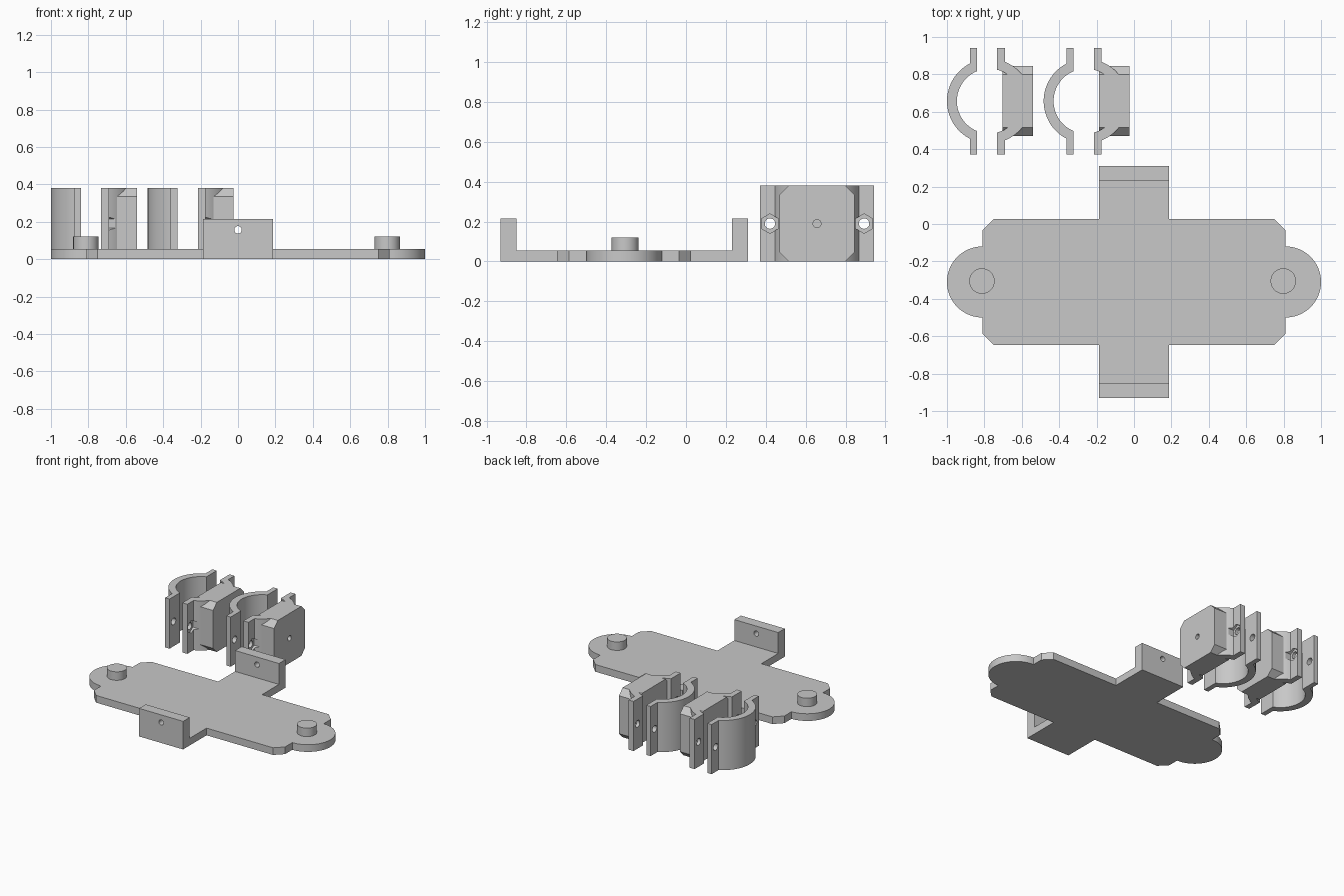
import bpy
import bmesh
from math import radians, cos, sin, acos
from mathutils import Matrix, Vector

default = bpy.data.objects.get("Cube")
if default:
    bpy.data.objects.remove(default, do_unlink=True)

grey = bpy.data.materials.new("grey_plastic")
grey.use_nodes = True
colour = (0.58, 0.58, 0.58, 1)
grey.diffuse_color = colour
grey.node_tree.nodes["Principled BSDF"].inputs["Base Color"].default_value = colour


def add_object(name, bm):
    bmesh.ops.recalc_face_normals(bm, faces=bm.faces)
    mesh = bpy.data.meshes.new(name)
    bm.to_mesh(mesh)
    bm.free()
    mesh.materials.append(grey)
    obj = bpy.data.objects.new(name, mesh)
    bpy.context.collection.objects.link(obj)
    return obj


def prism(name, outline, start, vector):
    """Extrude a closed list of 3D points, moved to start, along vector."""
    bm = bmesh.new()
    face = bm.faces.new([bm.verts.new(Vector(p) + Vector(start)) for p in outline])
    grown = bmesh.ops.extrude_face_region(bm, geom=[face])["geom"]
    verts = [g for g in grown if isinstance(g, bmesh.types.BMVert)]
    bmesh.ops.translate(bm, verts=verts, vec=vector)
    return add_object(name, bm)


def flat_prism(name, points, z0, z1, start=(0, 0)):
    return prism(name, [(x, y, 0) for x, y in points], (*start, z0), (0, 0, z1 - z0))


def arc(radius, a0, a1, steps=40):
    angles = [a0 + (a1 - a0) * i / steps for i in range(steps + 1)]
    return [(radius * cos(a), radius * sin(a)) for a in angles]


def rod(name, radius, start, vector, sides=32):
    """Cylinder or regular prism from start along vector."""
    vector = Vector(vector)
    bm = bmesh.new()
    bmesh.ops.create_cone(bm, cap_ends=True, segments=sides, radius1=radius,
                          radius2=radius, depth=vector.length)
    turn = vector.to_track_quat("Z", "Y").to_matrix().to_4x4()
    bm.transform(Matrix.Translation(Vector(start) + vector / 2) @ turn)
    return add_object(name, bm)


def combine(target, others, operation):
    for other in others:
        mod = target.modifiers.new(operation.lower(), "BOOLEAN")
        mod.operation = operation
        mod.solver = "EXACT"
        mod.object = other
        bpy.context.view_layer.objects.active = target
        bpy.ops.object.modifier_apply(modifier=mod.name)
        bpy.data.objects.remove(other, do_unlink=True)


def finish(obj):
    bpy.ops.object.select_all(action="DESELECT")
    obj.select_set(True)
    bpy.context.view_layer.objects.active = obj
    bpy.ops.object.shade_smooth_by_angle(angle=radians(25))


# Base plate with rounded ends, chamfered corners and two short arms
PLATE_Y, PLATE_TOP, ARM = -0.31, 0.055, 0.186
quarter = [(ARM, -0.62), (ARM, -0.336), (0.75, -0.336), (0.81, -0.276)]
right_end = [(0.81 + x, y) for x, y in arc(0.19, radians(-90), radians(90))]
right_side = quarter + right_end + [(x, -y) for x, y in reversed(quarter)]
outline = right_side + [(-x, y) for x, y in reversed(right_side)]
plate = flat_prism("base_plate", outline, 0, PLATE_TOP, (0, PLATE_Y))

# Upright end walls and raised screw bosses
additions = []
for y in (-0.62, 0.54):
    wall = [(-ARM, y), (ARM, y), (ARM, y + 0.08), (-ARM, y + 0.08)]
    additions.append(flat_prism("end_wall", wall, 0, 0.215, (0, PLATE_Y)))
bosses = (-0.813, 0.798)
additions += [rod("screw_boss", 0.068, (x, -0.305, 0.02), (0, 0, 0.1), 48) for x in bosses]
combine(plate, additions, "UNION")

# Screw holes through the bosses and the end walls
holes = [rod("wall_hole", 0.02, (0, -1.2, 0.157), (0, 2, 0))]
for x in bosses:
    holes.append(rod("counterbore", 0.045, (x, -0.305, 0.06), (0, 0, 0.1), 48))
    holes.append(rod("screw_hole", 0.019, (x, -0.305, -0.1), (0, 0, 0.3)))
combine(plate, holes, "DIFFERENCE")
finish(plate)

# Split pipe clamps
INNER, OUTER, TAB_Y, HEIGHT = 0.173, 0.226, 0.285, 0.38
CLAMP_Y, HOLE_Y, MID = 0.657, 0.236, 0.19


def clamp_half(name, centre, near, far, side):
    """Half ring with bolt tabs between near and far from the ring centre."""
    a_in, a_out = acos(near / INNER), acos(far / OUTER)
    points = (arc(OUTER, -a_out, a_out) + [(far, TAB_Y), (near, TAB_Y)]
              + arc(INNER, a_in, -a_in) + [(near, -TAB_Y), (far, -TAB_Y)])
    return flat_prism(name, [(side * x, y) for x, y in points], 0, HEIGHT, (centre, CLAMP_Y))


def bolt_holes(centre):
    return [rod("bolt_hole", 0.026, (centre - 0.3, CLAMP_Y + s * HOLE_Y, MID), (0.6, 0, 0))
            for s in (-1, 1)]


for number, centre in enumerate((-0.774, -0.257), 1):
    outer_half = clamp_half(f"clamp_outer_half_{number}", centre, 0.066, 0.103, -1)
    combine(outer_half, bolt_holes(centre), "DIFFERENCE")
    finish(outer_half)

    # Mounting half carries a chamfered square block
    mount = clamp_half(f"clamp_mount_half_{number}", centre, 0.042, 0.084, 1)
    w, h, c = 0.187, HEIGHT / 2, 0.045
    corner = [(w, h - c), (w - c, h)]
    top = corner + [(-y, z) for y, z in reversed(corner)]
    octagon = [(0, y, z) for y, z in top + [(-y, -z) for y, z in top]]
    block = prism("mount_block", octagon, (centre + 0.07, CLAMP_Y, MID), (0.164, 0, 0))
    combine(block, [rod("bore", INNER, (centre, CLAMP_Y, -0.1), (0, 0, 0.6), 96)], "DIFFERENCE")
    combine(mount, [block], "UNION")

    # Bolt holes, hexagonal nut pockets and the block's screw hole
    cuts = bolt_holes(centre)
    cuts.append(rod("block_hole", 0.02, (centre + 0.1, CLAMP_Y, MID), (0.2, 0, 0)))
    for s in (-1, 1):
        points = [(0, 0.049 * sin(radians(a)), 0.049 * cos(radians(a))) for a in range(0, 360, 60)]
        cuts.append(prism("nut_pocket", points, (centre + 0.068, CLAMP_Y + s * HOLE_Y, MID),
                          (0.1, 0, 0)))
    combine(mount, cuts, "DIFFERENCE")
    finish(mount)
